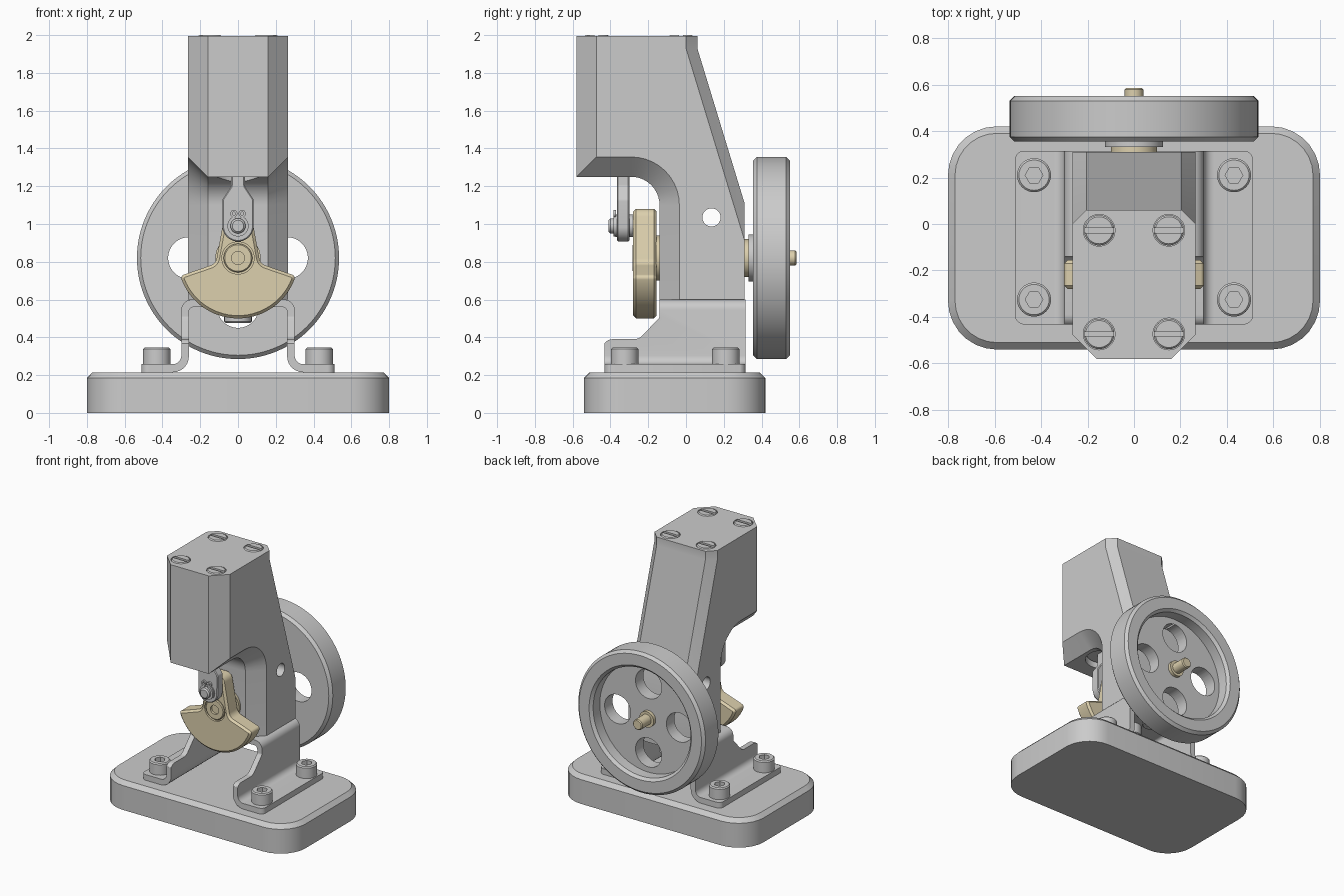
import bpy, bmesh
from math import sin, cos, tan, pi, radians, atan2
from mathutils import Vector, Matrix

if "Cube" in bpy.data.objects:
    bpy.data.objects.remove(bpy.data.objects["Cube"])

brass = bpy.data.materials.new("brass")
brass.diffuse_color = (0.72, 0.63, 0.42, 1)
brass.use_nodes = True
brass.node_tree.nodes["Principled BSDF"].inputs["Base Color"].default_value = brass.diffuse_color
cutters = []
AX = {'x': lambda u, v, t: (t, u, v), 'y': lambda u, v, t: (u, t, v), 'z': lambda u, v, t: (u, v, t)}


def loft(name, rings, mat=None):
    """Skin a list of equal-length rings and cap both ends."""
    bm = bmesh.new()
    vs = [[bm.verts.new(p) for p in r] for r in rings]
    n = len(vs[0])
    for a, b in zip(vs, vs[1:]):
        for i in range(n):
            bm.faces.new((a[i], a[(i + 1) % n], b[(i + 1) % n], b[i]))
    bm.faces.new(vs[0])
    bm.faces.new(vs[-1])
    bmesh.ops.recalc_face_normals(bm, faces=bm.faces)
    me = bpy.data.meshes.new(name)
    bm.to_mesh(me)
    bm.free()
    ob = bpy.data.objects.new(name, me)
    bpy.context.collection.objects.link(ob)
    if mat:
        me.materials.append(mat)
    return ob


def prism(name, pts, axis, lo, hi, mat=None):
    return loft(name, [[AX[axis](u, v, t) for u, v in pts] for t in (lo, hi)], mat)


def lathe(name, prof, axis, c, mat=None, n=48):
    """Revolve (radius, position) pairs about an axis through c."""
    return loft(name, [[AX[axis](c[0] + r * cos(2 * pi * i / n), c[1] + r * sin(2 * pi * i / n), t)
                        for i in range(n)] for r, t in prof], mat)


def fillet(pts, seg=7):
    """Round the corners of a polygon given as (u, v, radius)."""
    out = []
    for i, (x, y, r) in enumerate(pts):
        p = Vector((x, y))
        if r == 0:
            out.append((x, y))
            continue
        a = (Vector(pts[i - 1][:2]) - p).normalized()
        b = (Vector(pts[(i + 1) % len(pts)][:2]) - p).normalized()
        h = a.angle(b) / 2
        d = r / tan(h)
        c = p + (a + b).normalized() * (r / sin(h))
        s, e = p + a * d - c, p + b * d - c
        w = atan2(s.x * e.y - s.y * e.x, s.dot(e))
        for k in range(seg + 1):
            q = c + Matrix.Rotation(w * k / seg, 2) @ s
            out.append((q.x, q.y))
    return out


def mirrored(half):
    return half + [(-x, y, r) for x, y, r in reversed(half)]


def rect(x0, x1, y0, y1, r):
    return fillet([(x0, y0, r), (x1, y0, r), (x1, y1, r), (x0, y1, r)])


def cut(ob, tool, op='DIFFERENCE'):
    m = ob.modifiers.new("cut", 'BOOLEAN')
    m.object, m.operation, m.solver = tool, op, 'EXACT'
    tool.hide_render = True
    cutters.append(tool)


def bevel(ob, w):
    m = ob.modifiers.new("bevel", 'BEVEL')
    m.width, m.segments, m.limit_method, m.angle_limit = w, 1, 'ANGLE', radians(50)


# Base with rounded corners and chamfered top
loft("base", [[(x, y, z) for x, y in rect(-0.8 + i, 0.8 - i, -0.54 + i, 0.42 - i, 0.21 - i)]
              for i, z in ((0, 0), (0, 0.185), (0.03, 0.215))])

# Bent sheet bracket: hat section trimmed by a side outline and a plan outline
hat = mirrored([(0.26, 0.56, 0.025), (0.26, 0.215, 0.085), (0.51, 0.215, 0), (0.51, 0.258, 0),
                (0.30, 0.258, 0.045), (0.30, 0.60, 0.055)])
bracket = prism("bracket", fillet(hat), 'y', -0.45, 0.33)
side = [(-0.5, 0.1, 0), (-0.44, 0.258, 0), (-0.44, 0.39, 0.05), (-0.25, 0.39, 0.06),
        (-0.14, 0.505, 0.02), (-0.14, 0.7, 0), (0.4, 0.7, 0), (0.4, 0.1, 0)]
cut(bracket, prism("side_trim", fillet(side), 'x', -0.6, 0.6), 'INTERSECT')
cut(bracket, prism("plan_trim", rect(-0.512, 0.512, -0.432, 0.315, 0.04), 'z', 0.1, 0.8), 'INTERSECT')

# Socket head bolts on the feet
for i, (x, y) in enumerate([(s * 0.43, y) for s in (-1, 1) for y in (-0.325, 0.21)]):
    bolt = lathe(f"foot_bolt_{i}", [(0.073, 0.25), (0.073, 0.337), (0.065, 0.345)], 'z', (x, y))
    cut(bolt, lathe("hex", [(0.038, 0.29), (0.038, 0.4)], 'z', (x, y), n=6))


# Column: side profiles lofted across x so that front and back edges are chamfered
def section(x, f, b):
    arc = [(-0.29 + (0.15 + f) * sin(a), 1.10 + (0.15 + f) * cos(a)) for a in [pi / 2 * k / 10 for k in range(11)]]
    pts = [(-0.58 + f, 1.995), (-0.58 + f, 1.25 + f)] + arc + [
        (-0.14 + f, 0.6), (0.31, 0.6), (0.31, 1.93 - 3.28 * (0.25 + b)), (0.06 - b, 1.93), (0.06 - b, 1.995)]
    return [(x, y, z) for y, z in pts]


stations = [(0.265, 0.105, 0.06), (0.205, 0.045, 0), (0.16, 0, 0)]
column = loft("column", [section(-x, f, b) for x, f, b in stations] +
              [section(x, f, b) for x, f, b in reversed(stations)])
cut(column, lathe("cross_hole", [(0.048, -0.5), (0.048, 0.5)], 'x', (0.135, 1.035)))
cut(column, lathe("bore", [(0.13, 1.1), (0.13, 1.7)], 'z', (0, -0.335)))

# Slotted screws sunk in the column top
for i, (x, y) in enumerate([(s * 0.15, y) for s in (-1, 1) for y in (-0.473, -0.027)]):
    cut(column, lathe("pocket", [(0.068, 1.96), (0.068, 2.1)], 'z', (x, y)))
    screw = lathe(f"top_screw_{i}", [(0.065, 1.95), (0.065, 1.993), (0.058, 2.0)], 'z', (x, y))
    cut(screw, prism("slot", rect(x - 0.1, x + 0.1, y - 0.011, y + 0.011, 0.001), 'z', 1.978, 2.1))

# Screws holding the column from under the bracket
for i, y in enumerate((-0.03, 0.2)):
    bolt = lathe(f"under_bolt_{i}", [(0.065, 0.475), (0.073, 0.483), (0.073, 0.565)], 'z', (0, y))
    cut(bolt, lathe("hex", [(0.038, 0.4), (0.038, 0.52)], 'z', (0, y), n=6))

# Piston and connecting rod
lathe("piston", [(0.12, 1.29), (0.127, 1.3), (0.127, 1.6)], 'z', (0, -0.335))
eye = [(0.083 * cos(a), 0.99 + 0.083 * sin(a), 0) for a in [radians(-85 + 10 * k) for k in range(9)]]
rod = prism("connecting_rod", fillet(mirrored(eye + [(0.083, 1.13, 0.03), (0.036, 1.20, 0.03), (0.036, 1.4, 0)])),
            'y', -0.365, -0.30)
bevel(rod, 0.006)

# Crank pin with its retaining clip
pin = (0, 0.99)
lathe("crank_pin", [(0.03, -0.41), (0.04, -0.4), (0.04, -0.301), (0.06, -0.301), (0.06, -0.27)], 'y', pin)
lathe("pin_washer", [(0.06, -0.372), (0.06, -0.36)], 'y', pin)
ring = [(r * sin(a), 0.99 + r * cos(a)) for r, angs in ((0.056, range(18, 343, 12)), (0.038, range(342, 17, -12)))
        for a in [radians(d) for d in angs]]
prism("clip_ring", ring, 'y', -0.384, -0.37)
for s in (-1, 1):
    ear = lathe("clip_ear", [(0.019, -0.384), (0.019, -0.37)], 'y', (s * 0.022, 1.055), n=20)
    cut(ear, lathe("ear_hole", [(0.008, -0.5), (0.008, -0.3)], 'y', (s * 0.022, 1.055), n=16))

# Crank counterweight
arc = [(0.32 * cos(a), 0.82 + 0.32 * sin(a), 0) for a in [radians(-26 - 6 * k) for k in range(11)]]
weight = prism("counterweight", fillet(mirrored([(0.065, 1.08, 0.05), (0.118, 0.79, 0.05), (0.307, 0.725, 0.02)] + arc)),
               'y', -0.28, -0.155, brass)
bevel(weight, 0.015)
ax = (0, 0.82)
cut(weight, lathe("hub_recess", [(0.085, -0.4), (0.085, -0.265)], 'y', ax))

# Shaft, collars and flywheel
shaft = lathe("shaft", [(0.07, -0.282), (0.076, -0.276), (0.076, -0.16), (0.12, -0.16), (0.12, -0.12), (0.1, -0.12),
                        (0.1, 0.335), (0.06, 0.335), (0.06, 0.475), (0.04, 0.475), (0.04, 0.578), (0.033, 0.585)],
              'y', ax, brass)
cut(shaft, lathe("shaft_centre", [(0.034, -0.4), (0.034, -0.265)], 'y', ax))
wheel = lathe("flywheel", [(0.125, 0.332), (0.125, 0.355), (0.515, 0.355), (0.535, 0.375), (0.535, 0.53),
                           (0.515, 0.55), (0.43, 0.55), (0.41, 0.53), (0.41, 0.45), (0.1, 0.45)], 'y', ax, n=96)
for k in range(4):
    c = (0.26 * cos(k * pi / 2), 0.82 + 0.26 * sin(k * pi / 2))
    cut(wheel, lathe("wheel_hole", [(0.11, 0.2), (0.11, 0.7)], 'y', c))

# Apply modifiers, drop the cutters and shade
dg = bpy.context.evaluated_depsgraph_get()
parts = [o for o in bpy.data.objects if o not in cutters]
done = [(o, bpy.data.meshes.new_from_object(o.evaluated_get(dg))) for o in parts]
for o, me in done:
    o.modifiers.clear()
    o.data = me
for t in cutters:
    bpy.data.objects.remove(t)
for o in parts:
    o.select_set(True)
bpy.context.view_layer.objects.active = parts[0]
bpy.ops.object.shade_smooth_by_angle(angle=radians(30))
